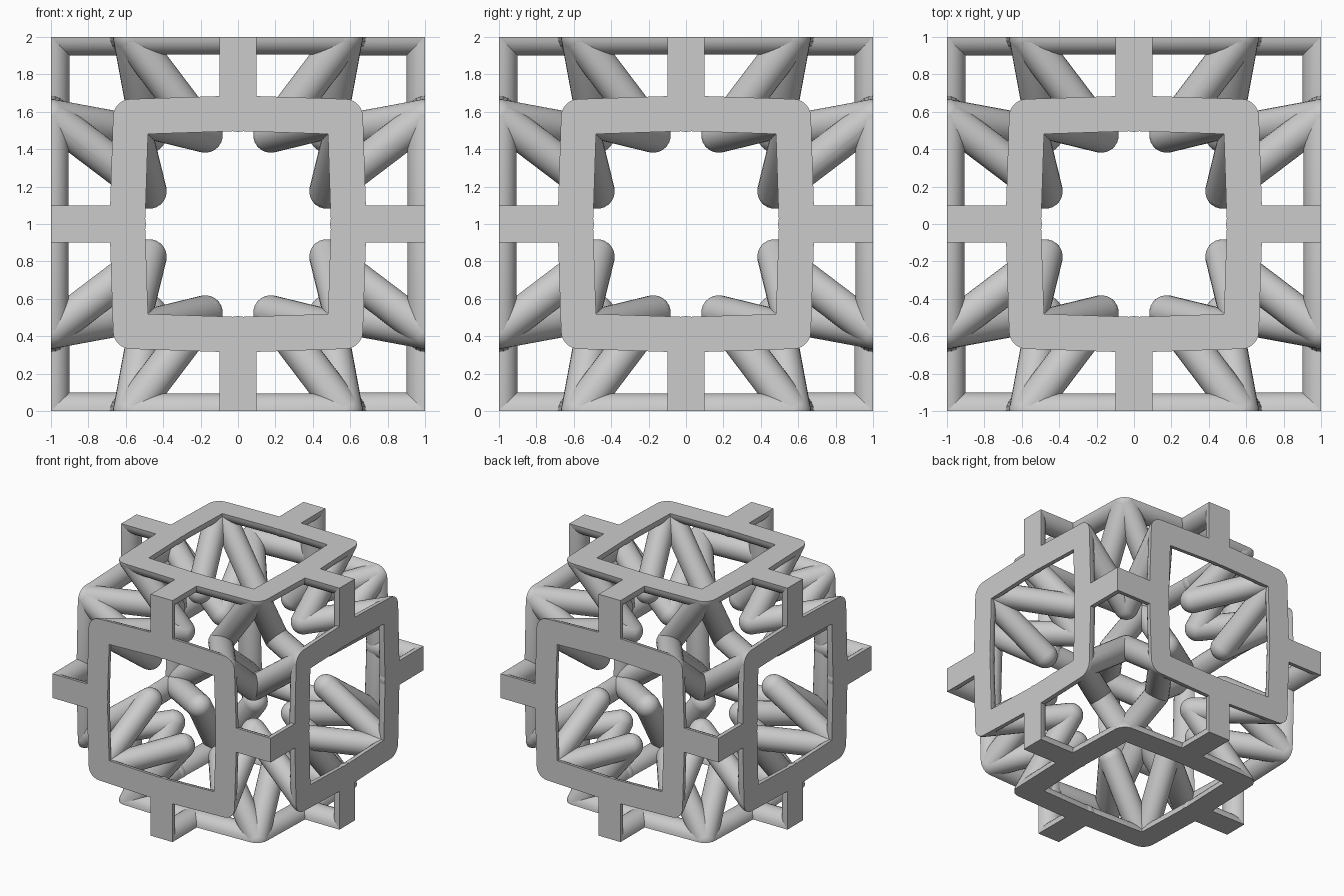
import bpy
import bmesh
from mathutils import Vector
from itertools import product

if "Cube" in bpy.data.objects:
    bpy.data.objects.remove(bpy.data.objects["Cube"], do_unlink=True)

CORNER, MIDDLE = 0.573, 0.592    # ring centreline at its corners and side middles
KNEE = (0.176, 0.476)            # free and shared coordinates of the inner knees
STRUT_R, BAR_R = 0.095, 0.1
CENTRE = Vector((0, 0, 1))

grey = bpy.data.materials.new("plain grey")
grey.use_nodes = True
grey.diffuse_color = (0.6, 0.6, 0.6, 1)
grey.node_tree.nodes["Principled BSDF"].inputs["Base Color"].default_value = (0.6, 0.6, 0.6, 1)


def hull(points):
    """Convex solid around the points."""
    bm = bmesh.new()
    for p in points:
        bm.verts.new(p)
    bmesh.ops.remove_doubles(bm, verts=bm.verts[:], dist=0.0005)
    bmesh.ops.convex_hull(bm, input=bm.verts[:])
    bmesh.ops.delete(bm, geom=[v for v in bm.verts if not v.link_faces], context='VERTS')
    bmesh.ops.dissolve_limit(bm, angle_limit=0.01, verts=bm.verts[:], edges=bm.edges[:])
    bmesh.ops.recalc_face_normals(bm, faces=bm.faces[:])
    return bm


def strut(target, a, b, radius):
    """Round-ended strut from a to b, trimmed flat by the bounding cube."""
    a, b = Vector(a), Vector(b)
    turn = (b - a).to_track_quat('Z', 'Y')
    ball = bmesh.new()
    bmesh.ops.create_uvsphere(ball, u_segments=24, v_segments=12, radius=radius)
    shape = [turn @ v.co for v in ball.verts]
    ball.free()
    bm = hull([end + p for end in (a, b) for p in shape])
    for axis, side in product(range(3), (-1, 1)):
        normal = Vector((0, 0, 0))
        normal[axis] = side
        bmesh.ops.bisect_plane(bm, geom=bm.verts[:] + bm.edges[:] + bm.faces[:], dist=0.0005,
                               plane_co=normal, plane_no=normal, clear_outer=True)
    trimmed = hull([v.co + CENTRE for v in bm.verts])
    bm.free()
    mesh = bpy.data.meshes.new("piece")
    trimmed.to_mesh(mesh)
    trimmed.free()
    target.from_mesh(mesh)
    bpy.data.meshes.remove(mesh)


def finish(name, bm):
    mesh = bpy.data.meshes.new(name)
    bm.to_mesh(mesh)
    bm.free()
    mesh.materials.append(grey)
    obj = bpy.data.objects.new(name, mesh)
    bpy.context.collection.objects.link(obj)
    bpy.ops.object.select_all(action='DESELECT')
    obj.select_set(True)
    bpy.context.view_layer.objects.active = obj
    bpy.ops.object.shade_smooth_by_angle(angle=0.6)


def on_face(axis, side, u, v):
    """Point on a cube face from its two in-face coordinates."""
    p = [u, v]
    p.insert(axis, side)
    return Vector(p)


# Face rings and the bars that join them across the cube edges
faces = {"right": (0, -1), "left": (0, 1), "front": (1, -1),
         "back": (1, 1), "bottom": (2, -1), "top": (2, 1)}
for name, (axis, side) in faces.items():
    ring, bars = bmesh.new(), bmesh.new()
    for s in (-1, 1):
        for flip in (1, -1):
            middle = on_face(axis, side, *(s * MIDDLE, 0)[::flip])
            edge = on_face(axis, side, *(s * 1.2, 0)[::flip])
            strut(bars, middle, edge, BAR_R)
            for t in (-1, 1):
                corner = on_face(axis, side, *(s * CORNER, t * CORNER)[::flip])
                strut(ring, middle, corner, STRUT_R)
    finish(name + "_ring", ring)
    finish(name + "_joining_bars", bars)

# Inner zigzag loops, one per cube corner
for signs in product((-1, 1), repeat=3):
    loop = bmesh.new()
    for axis in range(3):
        corner = on_face(axis, 1, CORNER, CORNER)
        for other in range(3):
            if other != axis:
                knee = Vector((KNEE[1],) * 3)
                knee[other] = KNEE[0]
                strut(loop, corner * Vector(signs), knee * Vector(signs), STRUT_R)
    x, y, z = signs
    finish("_".join(("top" if z > 0 else "bottom", "front" if y < 0 else "back",
                     "left" if x > 0 else "right", "inner_struts")), loop)
